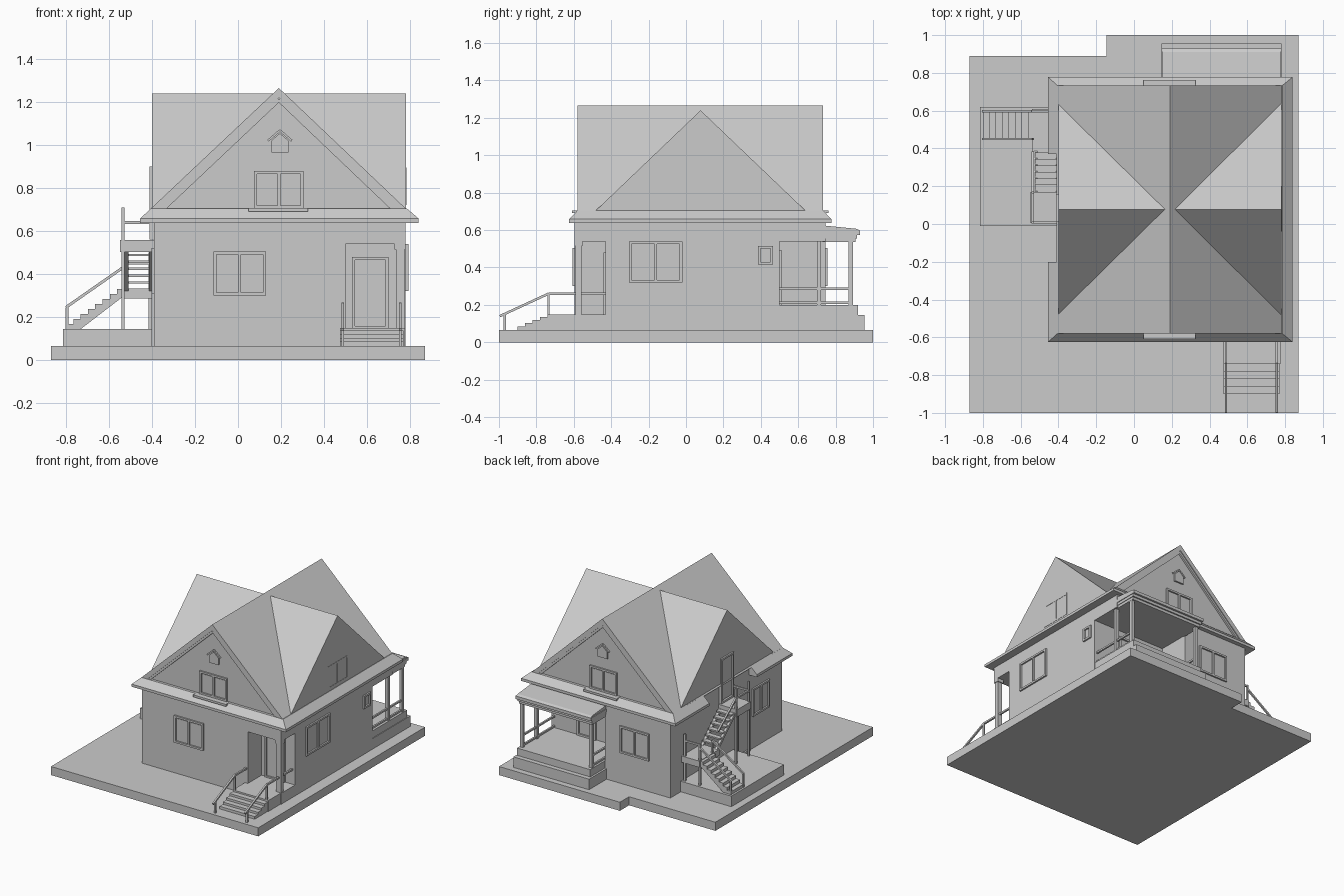
import bpy, bmesh
from mathutils import Vector

cube = bpy.data.objects.get("Cube")
if cube:
    bpy.data.objects.remove(cube, do_unlink=True)

grey = bpy.data.materials.new("plain_grey")
grey.use_nodes = True
grey.diffuse_color = (0.6, 0.6, 0.6, 1)
grey.node_tree.nodes["Principled BSDF"].inputs["Base Color"].default_value = grey.diffuse_color


def finish(name, bm):
    bmesh.ops.recalc_face_normals(bm, faces=bm.faces)
    mesh = bpy.data.meshes.new(name)
    bm.to_mesh(mesh)
    bm.free()
    mesh.materials.append(grey)
    obj = bpy.data.objects.new(name, mesh)
    bpy.context.scene.collection.objects.link(obj)
    return obj


def loft(bm, lower, upper):
    """Closed solid between two matching loops."""
    a = [bm.verts.new(p) for p in lower]
    b = [bm.verts.new(p) for p in upper]
    bm.faces.new(a)
    bm.faces.new(b[::-1])
    for i in range(len(a)):
        j = (i + 1) % len(a)
        bm.faces.new((a[i], a[j], b[j], b[i]))


def rect(x0, x1, y0, y1, z):
    return [(x0, y0, z), (x1, y0, z), (x1, y1, z), (x0, y1, z)]


def add_box(bm, x0, x1, y0, y1, z0, z1):
    loft(bm, rect(x0, x1, y0, y1, z0), rect(x0, x1, y0, y1, z1))


def boxes(name, *items):
    bm = bmesh.new()
    for item in items:
        add_box(bm, *item)
    return finish(name, bm)


def prism(name, points, axis, start, end):
    """Extrude a flat outline along one axis."""
    def place(p, d):
        return {"x": (d, p[0], p[1]), "y": (p[0], d, p[1]), "z": (p[0], p[1], d)}[axis]
    bm = bmesh.new()
    loft(bm, [place(p, start) for p in points], [place(p, end) for p in points])
    return finish(name, bm)


def beams(name, thick, *paths):
    """Square bars along polylines."""
    bm = bmesh.new()
    h = thick / 2
    for path in paths:
        for p, q in zip(path, path[1:]):
            p, q = Vector(p), Vector(q)
            d = (q - p).normalized()
            side = d.cross(Vector((0, 0, 1)))
            side = side.normalized() * h if side.length > 0.01 else Vector((h, 0, 0))
            up = side.cross(d).normalized() * h
            ring = [side + up, up - side, -side - up, side - up]
            loft(bm, [p + r for r in ring], [q + r for r in ring])
    finish(name, bm)


def panel(name, axis, wall, out, u0, u1, z0, z1, panes=2, edge=0.014):
    """Framed window or door on a wall; out is the facing sign."""
    bm = bmesh.new()

    def piece(a, b, c, d, depth):
        w = sorted((wall - out * 0.01, wall + out * depth))
        add_box(bm, *((*w, a, b, c, d) if axis == "x" else (a, b, *w, c, d)))
    piece(u0, u1, z0, z0 + edge, 0.012)
    piece(u0, u1, z1 - edge, z1, 0.012)
    step = (u1 - u0 - edge) / panes
    for i in range(panes + 1):
        piece(u0 + i * step, u0 + i * step + edge, z0 + edge, z1 - edge, 0.012)
    for i in range(panes):
        a = u0 + i * step + edge
        piece(a + 0.006, a + step - edge - 0.006, z0 + edge + 0.006, z1 - edge - 0.006, 0.004)
    finish(name, bm)


# Ground slab with a notched back corner
prism("ground_slab", [(-.87, -1), (.87, -1), (.87, 1), (-.145, 1), (-.145, .89), (-.87, .89)],
      "z", 0, .065)

# Walls with a front entry recess and a back porch recess
L, R, F, B = -.39, .78, -.596, .745
prism("house_walls", [(L, F), (.5, F), (.5, -.43), (R, -.43), (R, .5), (.16, .5), (.16, B), (L, B)],
      "z", .06, .54)
boxes("upper_wall_band", (L, R, F, B, .54, .65))

# Eave trim, open on one side for the upper door
bm = bmesh.new()
for x0, x1, y0, y1, i0, i1, j0, j1 in (
        (L, .84, -.625, .778, 0, .055, .045, .045),
        (-.455, L, -.625, -.2, .05, 0, .045, 0),
        (-.455, L, .37, .778, .05, 0, 0, .045)):
    add_box(bm, x0, x1, y0, y1, .638, .658)
    loft(bm, rect(x0, x1, y0, y1, .658), rect(x0 + i0, x1 - i1, y0 + j0, y1 - j1, .705))
finish("eave_trim", bm)

# Crossed roofs: long roof with overhanging edges, side wing flush with its gables
CX, CY, TOP, EAVE = .19, .078, 1.265, .7
prism("main_roof", [(CX - .6, EAVE), (CX, TOP), (CX + .595, EAVE), (CX + .545, EAVE),
                    (CX, TOP - .045), (CX - .55, EAVE)], "y", -.58, .733)
prism("gable_walls", [(CX - .56, EAVE - .01), (CX, TOP - .04), (CX + .555, EAVE - .01)], "y", -.56, .713)
bm = bmesh.new()
prism("side_wing_roof", [(CY - .565, EAVE), (CY, 1.24), (CY + .565, EAVE)], "x", -.4, .782)

# Inner barge boards along the front and back gables
for label, y in (("front", -.565), ("back", .718)):
    beams(label + "_barge_board", .018,
          [(CX - .54, y, EAVE), (CX, y, TOP - .055), (CX + .535, y, EAVE)])
bm.free()

# Windows, vents and doors
for label, wall, gable, out, u in (("front", F, -.56, -1, -.115), ("back", B, .713, 1, -.215)):
    panel(label + "_window", "y", wall, out, u, u + .245, .3, .505)
    panel(label + "_gable_window", "y", gable, out, .075, .305, .705, .88)
    y0, y1 = sorted((gable, gable + out * .05))
    boxes(label + "_gable_sill", (.05, .325, y0, y1, .69, .706))
    prism(label + "_gable_vent", [(.155, .965), (.235, .965), (.235, 1.02), (.195, 1.055), (.155, 1.02)],
          "y", gable, gable + out * .012)
    beams(label + "_vent_hood", .01, [(.14, gable + out * .008, 1.02), (.195, gable + out * .008, 1.068),
                                      (.25, gable + out * .008, 1.02)])
panel("side_window", "x", R, 1, -.305, -.02, .32, .54)
panel("small_side_window", "x", R, 1, .385, .465, .415, .515, 1)
panel("side_gable_window", "x", .772, 1, -.04, .2, .72, .895)
panel("stair_side_window", "x", L, -1, -.435, -.235, .31, .52)
panel("upper_door", "x", -.4, -1, .01, .16, .56, .9, 1)
panel("lower_side_door", "x", L, -1, -.2, -.05, .065, .42, 1)
panel("front_door", "y", -.43, -1, .53, .7, .145, .48, 1)
panel("porch_door", "y", .5, 1, .4, .56, .2, .49, 1)

# Front entry: floor, solid steps, corner column, bent handrails
boxes("entry_floor", (.475, .775, -.74, F, .06, .148), (.49, R, F, -.42, .06, .148))
boxes("entry_steps", *[(.475, .77, -.9 + i * .04, -.73, .06, .085 + i * .017) for i in range(4)])
boxes("entry_column", (.735, .775, -.592, -.56, .14, .54), (.728, .78, F, -.553, .515, .54))
beams("entry_rails", .013, *[[(x, -.995, .14), (x, -.735, .26), (x, -.43, .26)] for x in (.487, .755)])
beams("entry_rail_posts", .013, *[[(x, y, .06), (x, y, z)] for x in (.487, .755)
                                 for y, z in ((-.97, .15), (-.735, .26))])

# Back porch: two-step base, posts, rails and layered roof
boxes("porch_base", (.145, R, .49, .955, .06, .145), (.16, .775, .49, .92, .145, .2))
boxes("porch_posts", *[(x, x + .024, y, y + .022, .195, .545) for x, y in
                       ((.165, .87), (.745, .87), (.745, .7))])
boxes("porch_rails", *[(x + .005, x + .018, .5, .88, z, z + .013) for x in (.165, .745) for z in (.205, .28)])
boxes("porch_roof", (.155, .77, .73, .905, .535, .555), (.15, .775, .73, .915, .555, .575),
      (.145, .78, .73, .93, .575, .598))
prism("porch_roof_top", [(.73, .598), (.93, .598), (.91, .607), (.73, .625)], "x", .15, .775)

# Outside stair: base, lower flight with sloped underside, landings, open upper flight
boxes("stair_base", (-.815, L, -.01, .62, .06, .145))
n, run, rise = 8, .034, .023
outline = [(-.8, .145)]
for i in range(n):
    outline += [(-.8 + i * run, .145 + (i + 1) * rise), (-.8 + (i + 1) * run, .145 + (i + 1) * rise)]
outline += [(-.528, .3), (-.73, .145)]
prism("lower_flight", outline, "y", .445, .6)
boxes("stair_landings", (-.54, L, .37, .61, .285, .333), (-.548, L, .005, .17, .502, .557))
boxes("upper_treads", *[(-.525, -.4, .34 - i * .034, .378 - i * .034, .355 + i * .032, .366 + i * .032)
                        for i in range(6)])
beams("upper_stringers", .02, *[[(x, .38, .325), (x, .16, .525)] for x in (-.52, -.403)])
beams("stair_rails", .013, *[[(-.8, y, .245), (-.535, y, .43)] for y in (.45, .597)],
      [(-.535, .38, .47), (-.535, .165, .64), (-.535, .01, .64), (-.4, .01, .64)],
      [(-.535, .597, .45), (-.41, .597, .45)])
beams("stair_posts", .013, *[[(x, y, .14), (x, y, z)] for x, y, z in (
    (-.535, .01, .71), (-.535, .165, .71), (-.535, .45, .43), (-.535, .597, .46), (-.41, .597, .5))],
    *[[(-.795, y, .14), (-.795, y, .245)] for y in (.45, .597)])
